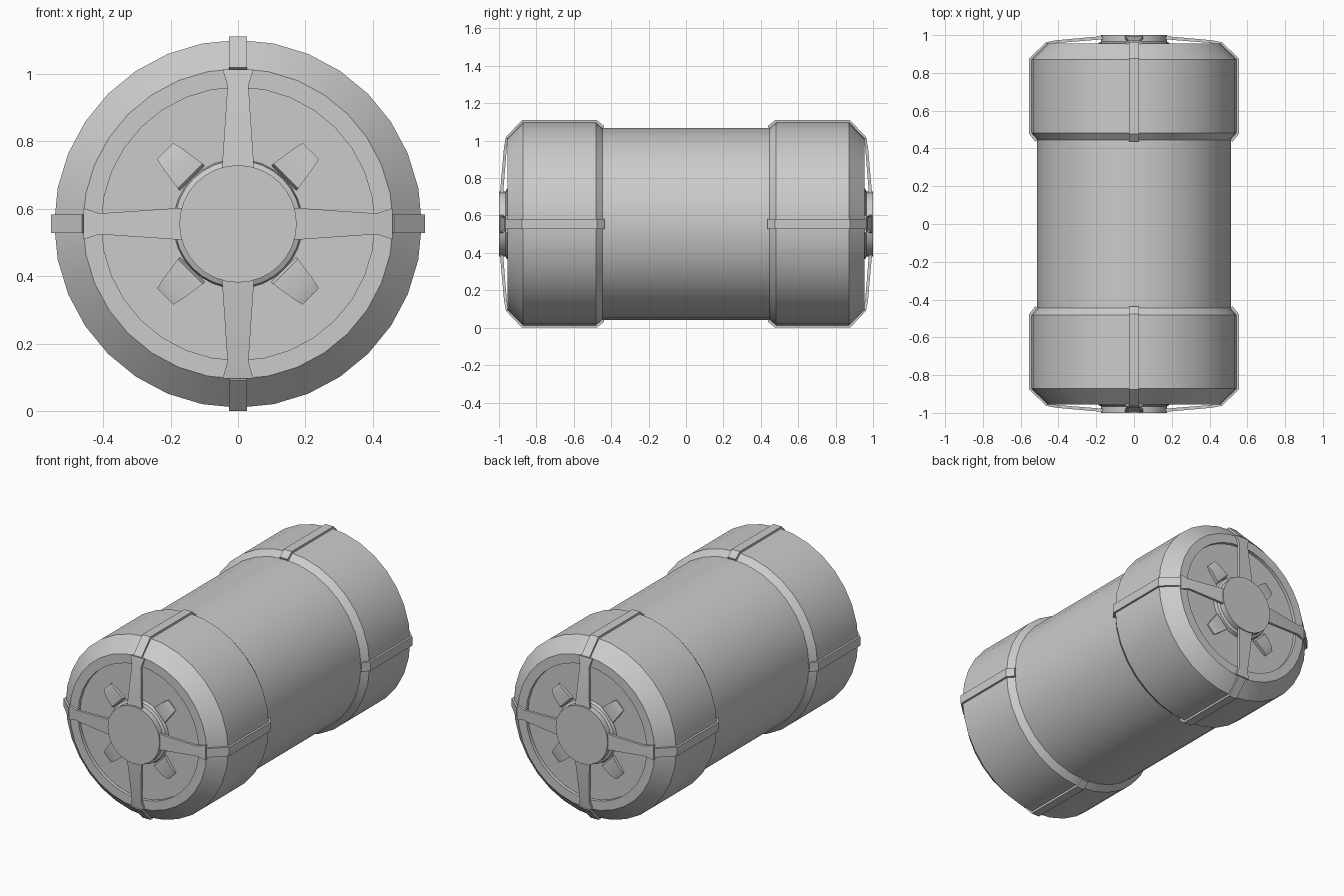
import bpy, bmesh
from math import sin, cos, pi, radians

if "Cube" in bpy.data.objects:
    bpy.data.objects.remove(bpy.data.objects["Cube"])

CZ = 0.555   # height of the barrel axis (runs along y)
SIDES = 32


def finish(name, bm, angle=25):
    bmesh.ops.remove_doubles(bm, verts=bm.verts, dist=1e-5)
    bmesh.ops.recalc_face_normals(bm, faces=bm.faces)
    me = bpy.data.meshes.new(name)
    bm.to_mesh(me)
    bm.free()
    ob = bpy.data.objects.new(name, me)
    bpy.context.collection.objects.link(ob)
    bpy.ops.object.select_all(action='DESELECT')
    ob.select_set(True)
    bpy.context.view_layer.objects.active = ob
    bpy.ops.object.shade_smooth_by_angle(angle=radians(angle))
    return ob


def place(r, side, y, ang, end):
    """Radius, sideways offset and depth -> point, turned about the axis."""
    return (r * cos(ang) - side * sin(ang), y * end,
            CZ + r * sin(ang) + side * cos(ang))


def lathe(name, profile, end=1):
    """Spin (radius, y) points round the axis; radius 0 closes the shape."""
    bm = bmesh.new()
    rings = []
    for r, y in profile:
        if r == 0:
            rings.append([bm.verts.new((0, y * end, CZ))] * SIDES)
        else:
            rings.append([bm.verts.new(place(r, 0, y, 2 * pi * i / SIDES, end))
                          for i in range(SIDES)])
    for a, b in zip(rings, rings[1:]):
        for i in range(SIDES):
            j = (i + 1) % SIDES
            bm.faces.new(list(dict.fromkeys((a[i], a[j], b[j], b[i]))))
    return finish(name, bm)


def bars(name, stations, end, start):
    """Four ribbons; each station is (outer r, outer y, inner r, inner y, half width)."""
    bm = bmesh.new()
    for k in range(4):
        ang = start + k * pi / 2
        loops = [[bm.verts.new(place(*p, ang, end)) for p in
                  ((ro, -w, yo), (ro, w, yo), (ri, w, yi), (ri, -w, yi))]
                 for ro, yo, ri, yi, w in stations]
        for a, b in zip(loops, loops[1:]):
            for i in range(4):
                j = (i + 1) % 4
                bm.faces.new((a[i], a[j], b[j], b[i]))
        bm.faces.new(loops[0])
        bm.faces.new(loops[-1])
    return finish(name, bm)


# Main cylinder
lathe("barrel_body", [(0.513, -0.45), (0.513, 0.45)])

for end, tag in ((-1, "front"), (1, "back")):
    # Thick end cap with chamfers and a recessed face
    lathe(tag + "_cap", [(0.51, 0.442), (0.545, 0.482), (0.545, 0.872),
                         (0.46, 0.955), (0.405, 0.955), (0.405, 0.935),
                         (0, 0.935)], end)
    # Raised hub with a sloped foot
    lathe(tag + "_hub", [(0.192, 0.935), (0.188, 0.958), (0.174, 0.965),
                         (0.174, 1.0), (0, 1.0)], end)
    # Straps wrapped over the cap
    bars(tag + "_straps", [(0.523, 0.437, 0.50, 0.445, 0.027),
                           (0.555, 0.477, 0.535, 0.485, 0.027),
                           (0.555, 0.877, 0.535, 0.868, 0.027),
                           (0.463, 0.964, 0.45, 0.945, 0.027)], end, 0)
    # Spokes rising from the rim to the hub
    bars(tag + "_spokes", [(0.458, 0.964, 0.458, 0.948, 0.046),
                           (0.41, 0.973, 0.41, 0.958, 0.031),
                           (0.16, 0.995, 0.16, 0.978, 0.048)], end, 0)
    # Small tapered tabs between the spokes
    bars(tag + "_tabs", [(0.20, 0.955, 0.19, 0.93, 0.052),
                         (0.27, 0.955, 0.27, 0.93, 0.042),
                         (0.305, 0.943, 0.305, 0.93, 0.034)], end, pi / 4)
